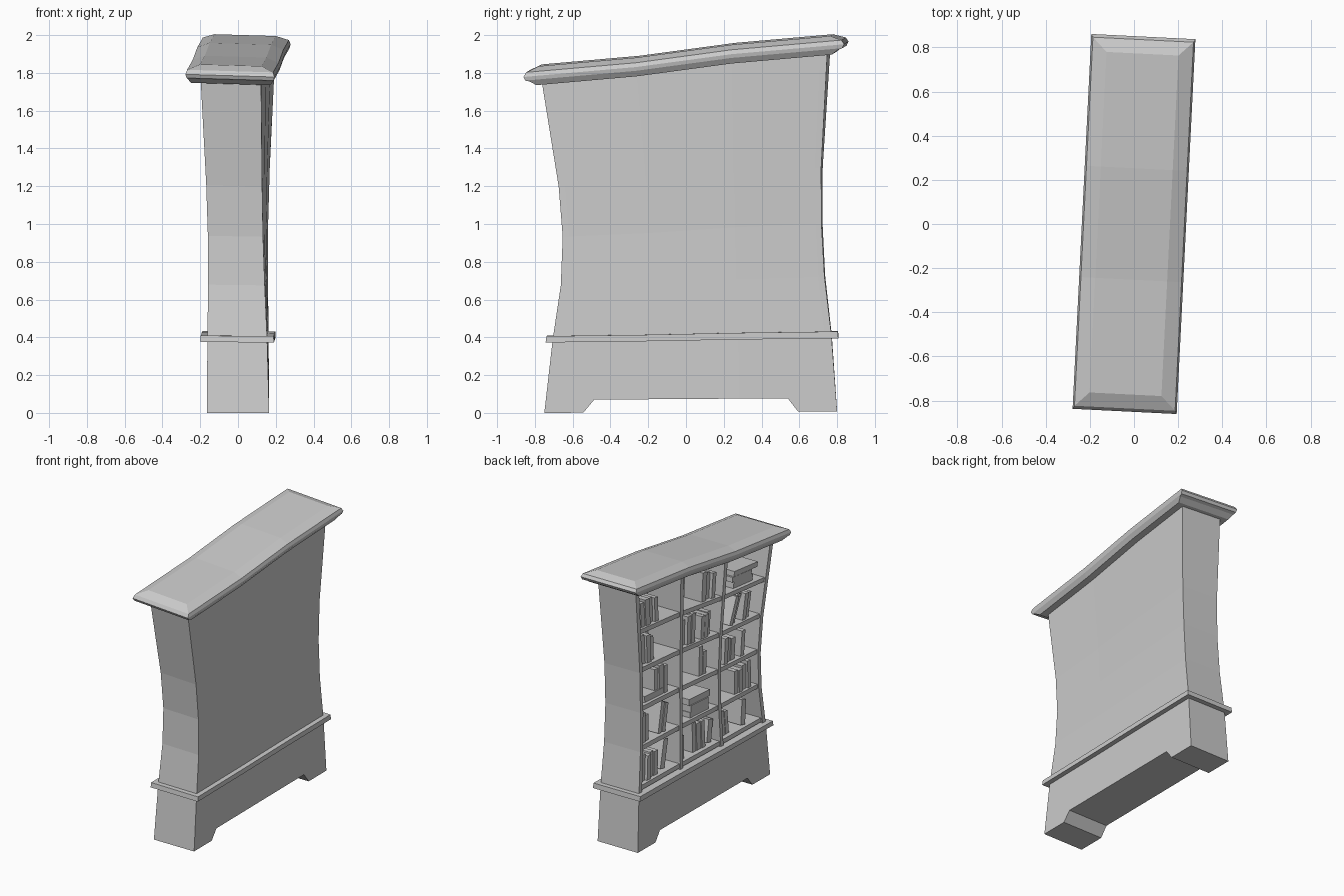
import bpy, bmesh, math, random
from mathutils import Matrix, Vector

if "Cube" in bpy.data.objects:
    bpy.data.objects.remove(bpy.data.objects["Cube"])

random.seed(4)

# silhouette keys of the cartoon warp: z, half depth x, half length y, y middle
KEYS = [(0, .165, .775, .025), (.4, .158, .738, .033), (.7, .15, .698, .037),
        (.97, .146, .685, .035), (1.25, .148, .695, .025), (1.8, .16, .757, 0), (3, .16, .757, 0)]


def warp(p):
    """Bend the straight cabinet: waist, twist and slanted top."""
    z = max(p.z, 0)
    for a, b in zip(KEYS, KEYS[1:]):
        if z <= b[0]:
            f = (z - a[0]) / (b[0] - a[0])
            hx, hy, my = (a[i] + (b[i] - a[i]) * f for i in (1, 2, 3))
            break
    t = min(z / 1.8, 1)
    ay = abs(p.y)
    s = .1375 * ay if ay < .25 else .034 + .089 * (ay - .25)
    lift = math.copysign(s, p.y) * t ** 1.3 - .03 * p.x * t
    if z < .1:
        lift += .004 * (1 + p.y / .75)
    x, y = p.x * hx / .16, p.y * hy / .75
    a = -.05 * t ** 1.5
    return Vector((x * math.cos(a) - y * math.sin(a),
                   my + x * math.sin(a) + y * math.cos(a), z + lift))


def finish(bm, name, cuts=True):
    """Cut bend loops, warp and link."""
    if cuts:
        planes = [((0, 0, z), (0, 0, 1)) for z in (.7, .97, 1.25)]
        planes += [((0, y, 0), (0, 1, 0)) for y in (-.25, .25)]
        for co, no in planes:
            bmesh.ops.bisect_plane(bm, geom=bm.verts[:] + bm.edges[:] + bm.faces[:],
                                   plane_co=co, plane_no=no, dist=1e-5)
    for v in bm.verts:
        v.co = warp(v.co)
    bmesh.ops.recalc_face_normals(bm, faces=bm.faces[:])
    me = bpy.data.meshes.new(name)
    bm.to_mesh(me)
    bm.free()
    ob = bpy.data.objects.new(name, me)
    bpy.context.collection.objects.link(ob)
    return ob


def add_box(bm, lo, hi, rot=None):
    lo, hi = Vector(lo), Vector(hi)
    m = Matrix.Translation((lo + hi) / 2) @ Matrix.Diagonal((*(hi - lo), 1))
    bmesh.ops.create_cube(bm, size=1, matrix=(rot or Matrix()) @ m)


def box(name, lo, hi):
    bm = bmesh.new()
    add_box(bm, lo, hi)
    return finish(bm, name)


def loft(name, rings):
    bm = bmesh.new()
    loops = [[bm.verts.new(p) for p in r] for r in rings]
    n = len(loops[0])
    for a, b in zip(loops, loops[1:]):
        for i in range(n):
            bm.faces.new((a[i], a[(i + 1) % n], b[(i + 1) % n], b[i]))
    bm.faces.new(loops[0])
    bm.faces.new(loops[-1])
    return finish(bm, name)


# plinth with a notched underside, extruded across the depth
prof = [(-.75, 0), (-.55, 0), (-.5, .07), (.5, .07), (.55, 0), (.75, 0), (.75, .39), (-.75, .39)]
loft("plinth", [[(x, y, z) for y, z in prof] for x in (-.16, .16)])

# ledge above the plinth
box("ledge", (-.196, -.786, .385), (.196, .786, .42))

# moulded top
LAYERS = [(1.822, .21, .775), (1.845, .226, .81), (1.852, .231, .832),
          (1.872, .236, .842), (1.895, .228, .828), (1.92, .163, .765)]
loft("cornice", [[(-x, -y, z), (x, -y, z), (x, y, z), (-x, y, z)] for z, x, y in LAYERS])

# carcass: back, ends, dividers
box("back_panel", (.13, -.715, .41), (.16, .715, 1.84))
for s, side in ((-1, "front"), (1, "rear")):
    box(side + "_end_panel", (-.16, min(s * .715, s * .75), .41), (.16, max(s * .715, s * .75), 1.84))
    box(side + "_divider", (-.157, s * .24 - .016, .42), (.13, s * .24 + .016, 1.83))

# shelves, row 0 at the bottom
ROW = .272
floors = [.46 + ROW * k for k in range(6)]
for k, z in enumerate(floors):
    box("shelf_%d" % k, (-.15, -.715, z - .032), (.13, .715, z))

# books: per column (from +y to -y), from top row down; each group is
# (kind, start fraction across the column, count): r row, l leaning, s flat stack
CELLS = [
    [[("r", .1, 4)], [("r", .1, 3)], [("s", .05, 1), ("r", .45, 3)],
     [("r", .08, 2), ("l", .5, 2)], [("r", .1, 4), ("l", .62, 1)]],
    [[("r", .55, 3)], [("r", .1, 3), ("r", .55, 3)], [("r", .55, 2)],
     [("r", .02, 1), ("s", .2, 3)], [("r", .05, 1), ("r", .4, 3), ("l", .78, 1)]],
    [[("s", .2, 3)], [("l", .2, 2), ("r", .6, 2)], [("r", .15, 3), ("r", .6, 1)],
     [("r", .45, 4)], [("r", .08, 2), ("l", .55, 1)]],
]
COLS = [(.715, .256), (.224, -.224), (-.256, -.715)]
books = bmesh.new()
for (y0, y1), column in zip(COLS, CELLS):
    for r, groups in enumerate(column):
        z = floors[4 - r]
        for kind, u, n in groups:
            y, h = y0 + (y1 - y0) * u, z
            for _ in range(n):
                x = -.125 + random.uniform(-.012, .015)
                tall = random.uniform(.165, .215)
                th = random.uniform(.035, .052)
                deep = random.uniform(.14, .18)
                if kind == "s":
                    dy = random.uniform(0, .05)
                    add_box(books, (x, y - dy - tall - .05, h), (x + deep, y - dy, h + th))
                    h += th
                    continue
                rot = None
                if kind == "l":
                    piv = Vector((0, y, z))
                    rot = (Matrix.Translation(piv) @ Matrix.Rotation(math.radians(14), 4, "X")
                           @ Matrix.Translation(-piv))
                    rot = Matrix.Translation((0, -.02, th * .25)) @ Matrix.Translation(piv) \
                        @ Matrix.Rotation(math.radians(14), 4, "X") @ Matrix.Translation(-piv) \
                        if u < .3 else Matrix.Translation((0, 0, th * .25)) @ Matrix.Translation(piv) \
                        @ Matrix.Rotation(math.radians(12), 4, "X") @ Matrix.Translation(-piv)
                add_box(books, (x, y - th, z), (x + deep, y, z + tall), rot)
                y -= th + .006
finish(books, "books", cuts=False)
